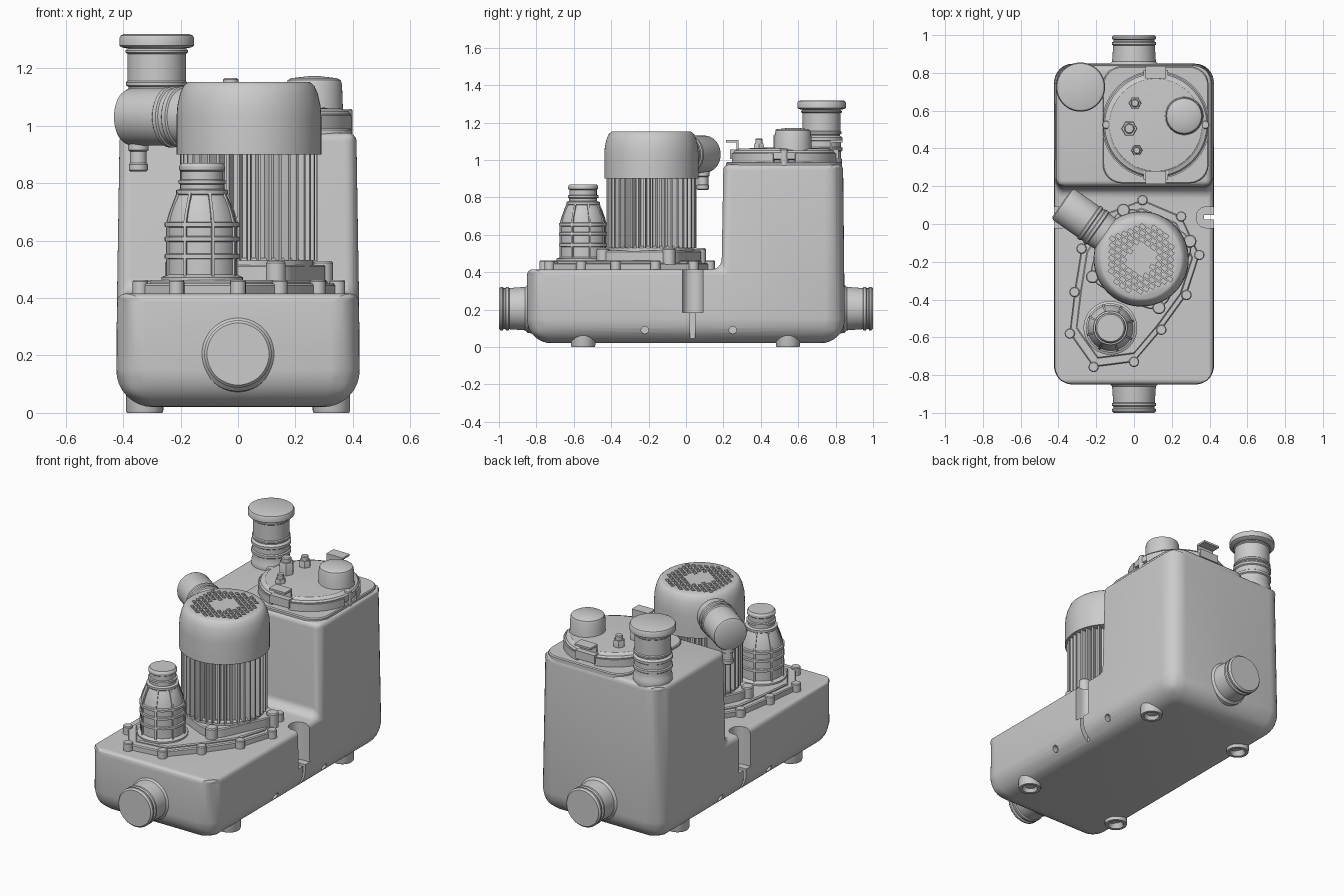
import bpy, bmesh, math
from mathutils import Matrix, Vector

if "Cube" in bpy.data.objects:
    bpy.data.objects.remove(bpy.data.objects["Cube"])

pi = math.pi


def finish(bm, name, mat=Matrix(), angle=32):
    bmesh.ops.transform(bm, matrix=mat, verts=bm.verts)
    bmesh.ops.recalc_face_normals(bm, faces=bm.faces)
    me = bpy.data.meshes.new(name)
    bm.to_mesh(me)
    bm.free()
    ob = bpy.data.objects.new(name, me)
    bpy.context.collection.objects.link(ob)
    smooth(me, angle)
    return ob


def smooth(me, angle=32):
    me.polygons.foreach_set("use_smooth", [True] * len(me.polygons))
    me.set_sharp_from_angle(angle=math.radians(angle))


def loft(bm, rings):
    rows = [[bm.verts.new(p) for p in r] for r in rings]
    n = len(rows[0])
    for a, b in zip(rows, rows[1:]):
        for i in range(n):
            j = (i + 1) % n
            bm.faces.new((a[i], a[j], b[j], b[i]))
    bm.faces.new(rows[0][::-1])
    bm.faces.new(rows[-1])


def lathe(name, prof, loc=(0, 0, 0), rot=Matrix(), n=48):
    bm = bmesh.new()
    loft(bm, [[(r * math.cos(2 * pi * i / n), r * math.sin(2 * pi * i / n), z)
               for i in range(n)] for r, z in prof])
    return finish(bm, name, Matrix.Translation(loc) @ rot)


def prism(name, pts, z0, z1, loc=(0, 0, 0), rot=0, bevel=0.006):
    bm = bmesh.new()
    c = sum((Vector(p) for p in pts), Vector((0, 0))) / len(pts)
    inset = [Vector(p) - (Vector(p) - c).normalized() * bevel for p in pts]
    loft(bm, [[(p[0], p[1], z0) for p in pts], [(p[0], p[1], z1 - bevel) for p in pts],
              [(p[0], p[1], z1) for p in inset]])
    return finish(bm, name, Matrix.Translation(loc) @ Matrix.Rotation(rot, 4, 'Z'))


def round_rect(hx, hy, r, k=6):
    pts = []
    for q, (sx, sy) in enumerate(((1, 1), (-1, 1), (-1, -1), (1, -1))):
        for i in range(k + 1):
            a = (q + i / k) * pi / 2
            pts.append((sx * (hx - r) + r * math.cos(a), sy * (hy - r) + r * math.sin(a)))
    return pts


def add_box(bm, c, s, mat=Matrix()):
    bmesh.ops.create_cube(bm, size=1, matrix=mat @ Matrix.Translation(c) @ Matrix.Diagonal((*s, 1)))


def box(name, c, s, mat=Matrix()):
    bm = bmesh.new()
    add_box(bm, c, s, mat)
    return finish(bm, name)


def bake(ob, cutters=()):
    for c in cutters:
        m = ob.modifiers.new("cut", 'BOOLEAN')
        m.operation, m.solver, m.object = 'DIFFERENCE', 'EXACT', c
    bpy.context.view_layer.update()
    me = bpy.data.meshes.new_from_object(ob.evaluated_get(bpy.context.evaluated_depsgraph_get()))
    ob.modifiers.clear()
    ob.data = me
    smooth(me)
    for c in cutters:
        bpy.data.objects.remove(c)


# L-shaped tank: side profile extruded across, edges rounded by weight
bm = bmesh.new()
prof = [(-.85, .02, .425), (.85, .02, .425), (.84, .975, .412), (.2, .975, .412), (.19, .415, .421), (-.85, .415, .421)]
loft(bm, [[(s * w, y, z) for y, z, w in prof] for s in (-1, 1)])
bw = bm.edges.layers.float.new("bevel_weight_edge")
for e in bm.edges:
    m = (e.verts[0].co + e.verts[1].co) / 2
    d = e.verts[0].co - e.verts[1].co
    if m.z < .05:
        w = .13
    elif abs(d.z) > .2:
        w = .1 if abs(m.y) > .5 else .045
    else:
        w = .055 if abs(m.y - .19) < .005 and m.z < .5 else .03
    e[bw] = w / .14
tank = finish(bm, "tank")
bev = tank.modifiers.new("round", 'BEVEL')
bev.limit_method, bev.width, bev.segments, bev.use_clamp_overlap = 'WEIGHT', .14, 8, False

# Side anchor notches, slits and screw holes cut from both sides
cuts = []
for s in (-1, 1):
    cuts.append(prism("notch_cutter", round_rect(.12, .055, .05), .185, .6, (s * .45, .035, 0), bevel=.001))
    cuts.append(box("slit_cutter", (s * .45, .035, .1), (.16, .025, .3)))
    for y in (-.22, .25):
        cuts.append(lathe("hole_cutter", [(.02, -.06), (.02, .06)], (s * .44, y, .09),
                          Matrix.Rotation(pi / 2, 4, 'Y'), 20))
bake(tank, cuts)

# Hollow feet
for x in (-.325, .325):
    for y in (-.55, .545):
        lathe("foot", [(.03, .03), (.045, .0), (.062, 0), (.065, .008), (.065, .13)], (x, y, 0), n=32)

# Inlet pipes front and back
for s, nm in ((-1, "front_pipe"), (1, "rear_pipe")):
    lathe(nm, [(.135, .80), (.13, .845), (.116, .86), (.11, .945), (.117, .95), (.117, .962), (.109, .967),
               (.109, .975), (.117, .98), (.117, .99), (.108, 1)], (0, 0, .205), Matrix.Rotation(-s * pi / 2, 4, 'X'))

# Pump plate with bolt bosses
bolts = [(.045, .127), (.25, .04), (.346, -.164), (.278, -.376), (.145, -.56), (0, -.73),
         (-.214, -.757), (-.34, -.58), (-.315, -.36), (-.278, -.13), (-.16, .05)]
prism("pump_plate", bolts, .4, .45)
cen = Vector((0, -.3))
prism("pump_volute", [cen + (Vector(b) - cen) * .9 for b in bolts], .44, .462)
for b in bolts:
    lathe("plate_boss", [(.027, .4), (.027, .458), (.023, .463)], (*b, 0), n=20)

# Motor flange with corner bosses
mx, my = .038, -.185
prism("motor_flange", round_rect(.225, .225, .1), .45, .515, (mx, my, 0), math.radians(-25))
for k in range(4):
    a = math.radians(20 + 90 * k)
    lathe("flange_boss", [(.034, .44), (.034, .522), (.029, .528)],
          (mx + .275 * math.cos(a), my + .275 * math.sin(a), 0), n=24)
lathe("motor_base", [(.225, .5), (.225, .53), (.215, .54)], (mx, my, 0))

# Finned motor body
fin = []
for k in range(40):
    for da, r in ((-.045, .205), (-.02, .24), (.02, .24), (.045, .205)):
        a = 2 * pi * k / 40 + da
        fin.append((r * math.cos(a), r * math.sin(a)))
prism("motor_fins", fin, .53, .92, (mx, my, 0), bevel=.001)
box("motor_side_pad", (.225, 0, .72), (.04, .09, .36), Matrix.Translation((mx, my, 0)) @ Matrix.Rotation(2.53, 4, 'Z'))

# Fan cowl with brick-pattern grille
cowl = lathe("fan_cowl", [(.235, .9), (.252, .9), (.252, 1.03), (.249, 1.07), (.24, 1.11), (.228, 1.138),
                          (.217, 1.148), (.21, 1.152)], (mx, my, 0), n=64)
bm = bmesh.new()
rot = Matrix.Translation((mx, my, 1.152)) @ Matrix.Rotation(math.radians(-35), 4, 'Z')
for j in range(-7, 8):
    for i in range(-6, 7):
        x, y = (i + (j % 2) / 2) * .037, j * .029
        if math.hypot(x, y) < .187 and (abs(x) > .06 or abs(y) > .06):
            add_box(bm, (x, y, 0), (.027, .02, .03), rot)
bake(cowl, [finish(bm, "grille_cutter")])

# Cylindrical terminal housing with cable gland below
u = Vector((-.82, .577, 0)).normalized()
lathe("terminal_housing", [(.09, .15), (.1, .26), (.1, .278), (.106, .283), (.106, .298), (.1, .303), (.1, .318),
                           (.106, .323), (.106, .337), (.1, .342), (.1, .495), (.096, .507), (.086, .513)],
      (mx, my, 1.03), u.to_track_quat('Z', 'Y').to_matrix().to_4x4())
lathe("cable_gland", [(.027, .84), (.033, .845), (.033, .865), (.029, .87), (.029, .91), (.036, .915), (.036, .98)],
      (-.347, .09, 0), n=32)

# Discharge connector: ribbed bell with vertical straps
vx, vy = -.125, -.55
lathe("discharge_connector",
      [(.142, .44), (.142, .472), (.128, .478), (.122, .482), (.122, .535), (.13, .538), (.13, .552), (.122, .555),
       (.122, .595), (.13, .598), (.13, .612), (.122, .615), (.122, .645), (.13, .648), (.13, .662), (.12, .665),
       (.113, .695), (.1, .73), (.086, .758), (.09, .762), (.09, .775), (.075, .78), (.075, .795), (.082, .798),
       (.082, .81), (.073, .813), (.073, .84), (.08, .845), (.08, .858), (.072, .87)], (vx, vy, 0))
bm = bmesh.new()
for k in range(8):
    m = Matrix.Translation((vx, vy, 0)) @ Matrix.Rotation(k * pi / 4 + .3, 4, 'Z')
    loft(bm, [[m @ Vector((r, s * .005, z)) for r, z in ((.1, .47), (.13, .47), (.13, .66), (.118, .7), (.092, .765), (.06, .765))]
              for s in (-1, 1)])
finish(bm, "connector_straps")

# Vent pipe with cap
lathe("vent_pipe", [(.1, .94), (.11, .96), (.11, 1.0), (.104, 1.01), (.104, 1.045), (.111, 1.05), (.111, 1.065),
                    (.104, 1.07), (.104, 1.1), (.111, 1.105), (.111, 1.12), (.098, 1.13), (.098, 1.135), (.107, 1.14),
                    (.107, 1.15), (.102, 1.155), (.102, 1.25), (.109, 1.255), (.109, 1.262), (.1, 1.268), (.12, 1.272),
                    (.13, 1.278), (.13, 1.305), (.125, 1.314), (.115, 1.318)], (-.283, .725, 0))

# Inspection lid: base pad, clamp ring, cover
lx, ly = .115, .525
prism("lid_pad", round_rect(.28, .31, .1), .95, .99, (lx, ly, 0))
lathe("lid_neck", [(.25, .97), (.25, 1.01)], (lx, ly, 0))
lathe("lid_cover", [(.265, 1.0), (.278, 1.005), (.278, 1.04), (.27, 1.05), (.255, 1.052), (.245, 1.06), (.1, 1.066)],
      (lx, ly, 0), n=64)
for k in range(4):
    bm = bmesh.new()
    arc = [math.radians(90 * k + 12 + 66 * i / 10) for i in range(11)]
    pts = [(.25 * math.cos(a), .25 * math.sin(a)) for a in arc] + [(.286 * math.cos(a), .286 * math.sin(a)) for a in arc[::-1]]
    loft(bm, [[(*p, z) for p in pts] for z in (.985, 1.035)])
    finish(bm, "clamp_segment", Matrix.Translation((lx, ly, 0)))

# Lid handles, side clips, float cap and probes
for s in (-1, 1):
    y = ly + s * .275
    box("handle_post", (lx, y - s * .025, 1.065), (.11, .012, .08))
    box("handle_tab", (lx, y + s * .003, 1.1), (.11, .068, .012))
    box("handle_foot", (lx, y - s * .01, 1.03), (.13, .05, .05))
    lathe("lid_clip", [(.022, .97), (.022, 1.052), (.018, 1.057)], (lx + s * .262, ly, 0), n=20)
lathe("float_cap", [(.104, 1.04), (.1, 1.065), (.097, 1.145), (.092, 1.158), (.08, 1.165), (.02, 1.172)], (.265, .572, 0))
for x, y, r, h in ((.005, .64, .034, 1.13), (-.025, .505, .043, 1.165), (.015, .39, .03, 1.115)):
    lathe("probe_nut", [(r, 1.05), (r, h - .035), (r * .9, h - .028)], (x, y, 0), n=6)
    lathe("probe_tip", [(r * .62, h - .04), (r * .62, h - .005), (r * .5, h)], (x, y, 0), n=20)
